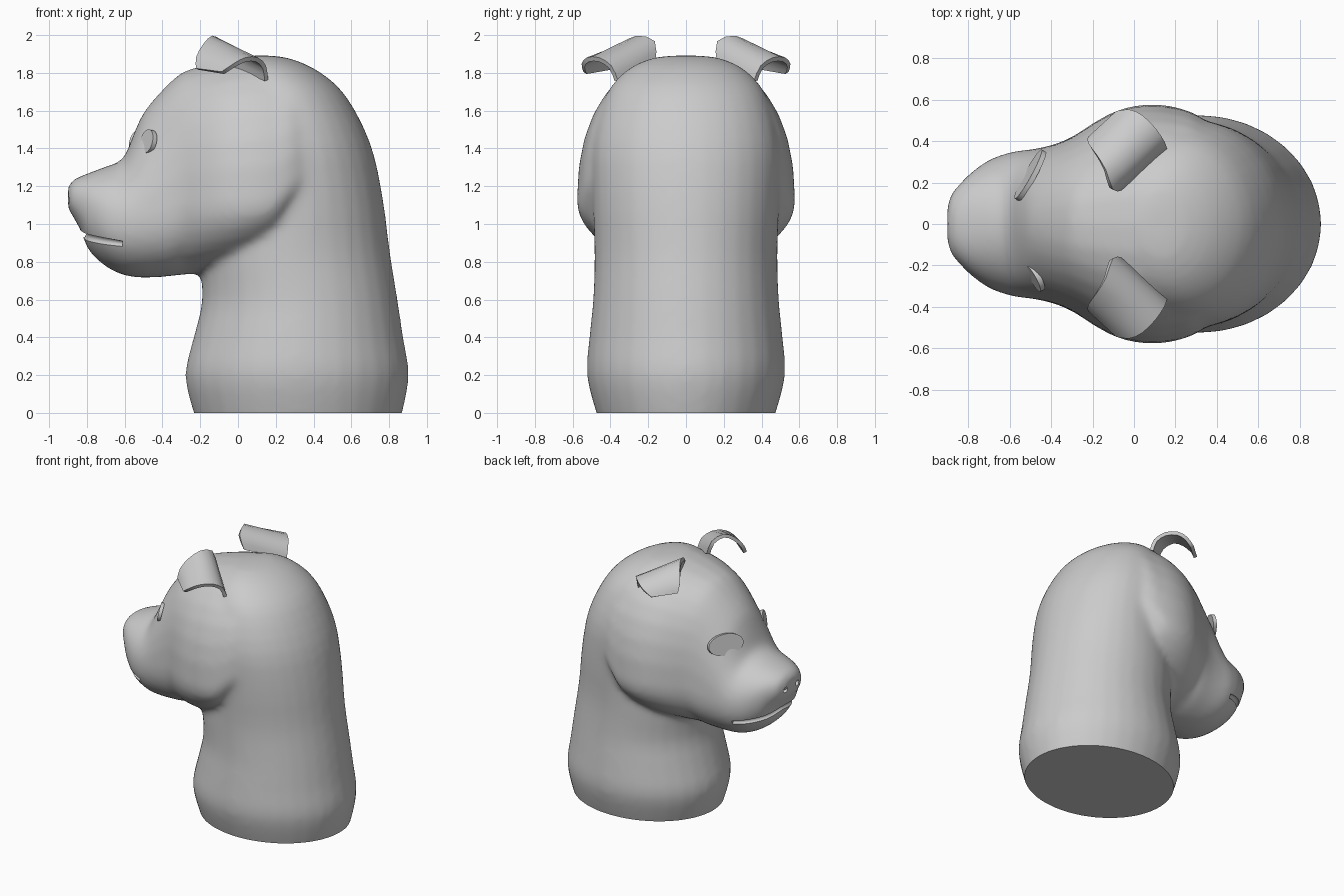
import bpy, bmesh, math
from mathutils import Vector, Matrix
from mathutils.bvhtree import BVHTree

if "Cube" in bpy.data.objects:
    bpy.data.objects.remove(bpy.data.objects["Cube"])

SIDES = 32


def sgnpow(v, e):
    return math.copysign(abs(v) ** e, v)


def refine(rows, steps=3):
    """Catmull-Rom interpolation between section rows."""
    out = []
    for i in range(len(rows) - 1):
        p0, p1, p2, p3 = (rows[min(max(i + k, 0), len(rows) - 1)] for k in (-1, 0, 1, 2))
        for s in range(steps):
            t = s / steps
            out.append([b + .5 * t * (c - a + t * (2 * a - 5 * b + 4 * c - d + t * (3 * (b - c) + d - a)))
                        for a, b, c, d in zip(p0, p1, p2, p3)])
    return out + [list(rows[-1])]


def new_object(name, bm):
    bmesh.ops.recalc_face_normals(bm, faces=bm.faces[:])
    me = bpy.data.meshes.new(name)
    bm.to_mesh(me)
    bm.free()
    ob = bpy.data.objects.new(name, me)
    bpy.context.collection.objects.link(ob)
    return ob


def loft(bm, rings):
    rows = [[bm.verts.new(p) for p in r] for r in rings]
    for a, b in zip(rows, rows[1:]):
        n = len(a)
        for i in range(n):
            j = (i + 1) % n
            bm.faces.new((a[i], a[j], b[j], b[i]))
    bm.faces.new(rows[0][::-1])
    bm.faces.new(rows[-1])


def bake(ob):
    dg = bpy.context.evaluated_depsgraph_get()
    me = bpy.data.meshes.new_from_object(ob.evaluated_get(dg))
    ob.modifiers.clear()
    ob.data = me


def smooth(ob, angle=40):
    bpy.ops.object.select_all(action='DESELECT')
    ob.select_set(True)
    bpy.context.view_layer.objects.active = ob
    bpy.ops.object.shade_smooth_by_angle(angle=math.radians(angle))


angles = [2 * math.pi * i / SIDES for i in range(SIDES)]

# Head sections along x: x, widest z, top z, bottom z, half width, upper squareness
HEAD = [(-.90, 1.13, 1.20, 1.08, .09, 2.3), (-.88, 1.13, 1.23, 1.05, .15, 2.3),
        (-.83, 1.11, 1.255, .96, .205, 2.3), (-.79, 1.08, 1.27, .86, .245, 2.3),
        (-.70, 1.03, 1.305, .775, .31, 2.1), (-.61, 1.02, 1.345, .73, .343, 2),
        (-.555, 1.02, 1.47, .72, .355, 1.85), (-.50, 1.03, 1.59, .715, .36, 1.95),
        (-.40, 1.06, 1.71, .72, .38, 2.2), (-.30, 1.10, 1.80, .73, .42, 2.3),
        (-.20, 1.10, 1.835, .74, .485, 2.3), (-.10, 1.11, 1.86, .75, .54, 2.3),
        (0, 1.11, 1.88, .77, .57, 2.3), (.10, 1.11, 1.89, .81, .578, 2.3),
        (.20, 1.13, 1.885, .87, .565, 2.3), (.30, 1.22, 1.86, 1.0, .53, 2.3),
        (.45, 1.30, 1.74, 1.15, .43, 2.2)]
# Neck sections along z: z, front x, back x, half width
NECK = [(-.12, -.19, .83, .43), (0, -.235, .87, .475), (.2, -.28, .905, .525),
        (.4, -.235, .875, .512), (.6, -.19, .845, .492), (.85, -.20, .805, .485),
        (1.15, -.15, .765, .495), (1.43, -.15, .70, .495), (1.68, -.12, .57, .425),
        (1.81, -.08, .425, .32), (1.875, 0, .28, .19), (1.892, .06, .18, .08)]

bm = bmesh.new()
rings = []
for x, zc, top, bot, hw, n in refine(HEAD):
    e = 2 / n
    f = 2 / 2.2 if x < -.3 else 1.0
    rings.append([(x, hw * sgnpow(math.cos(a), e if math.sin(a) > 0 else f),
                   zc + ((top - zc) * sgnpow(math.sin(a), e) if math.sin(a) > 0
                         else (zc - bot) * sgnpow(math.sin(a), f)))
                  for a in angles])
loft(bm, rings)
loft(bm, [[((f + b) / 2 + (b - f) / 2 * math.cos(a), hw * math.sin(a), z) for a in angles]
          for z, f, b, hw in refine(NECK)])
body = new_object("head_and_neck", bm)

# Fuse head and neck into one soft skin, then cut the flat base
m = body.modifiers.new("fuse", 'REMESH')
m.mode = 'VOXEL'
m.voxel_size = .02
m = body.modifiers.new("soften", 'SMOOTH')
m.factor = .5
m.iterations = 16
bake(body)
bm = bmesh.new()
bm.from_mesh(body.data)
cut = bmesh.ops.bisect_plane(bm, geom=bm.verts[:] + bm.edges[:] + bm.faces[:], dist=1e-5,
                             plane_co=(0, 0, 0), plane_no=(0, 0, 1), clear_inner=True)
edges = [g for g in cut['geom_cut'] if isinstance(g, bmesh.types.BMEdge)]
bmesh.ops.holes_fill(bm, edges=edges, sides=0)
tree = BVHTree.FromBMesh(bm)
bm.to_mesh(body.data)
bm.free()

# Mouth groove and nostrils, carved from the skin
bm = bmesh.new()
rings = []
for i in range(25):
    t = -1 + i / 12
    a = t * math.radians(88)
    d = Vector((-math.cos(a), math.sin(a), 0))
    z = .95 - .055 * abs(t) ** 1.2
    hit = tree.ray_cast(Vector((-.60, 0, z)) + d * 2, -d)[0]
    r = .024 * (1 - .3 * abs(t) ** 4)
    rings.append([hit + d * (r * math.cos(b)) + Vector((0, 0, r * math.sin(b)))
                  for b in [k * math.pi / 4 for k in range(8)]])
loft(bm, rings)
for s in (-1, 1):
    bmesh.ops.create_uvsphere(bm, u_segments=12, v_segments=8, radius=.025,
                              matrix=Matrix.Translation((-.885, s * .07, 1.13)))
cutter = new_object("mouth_cutter", bm)
cutter.hide_render = True
m = body.modifiers.new("carve", 'BOOLEAN')
m.operation = 'DIFFERENCE'
m.solver = 'EXACT'
m.object = cutter
bake(body)
bpy.data.objects.remove(cutter)
smooth(body, 50)

# Nose pad
bm = bmesh.new()
bmesh.ops.create_uvsphere(bm, u_segments=20, v_segments=12, radius=1,
                          matrix=Matrix.Translation((-.87, 0, 1.155)) @ Matrix.Diagonal((.03, .085, .05, 1)))
smooth(new_object("nose", bm))

# Eyes: thin oval discs set into the brow
for name, loc, w, h, s in (("eye_left", (-.50, .235, 1.435), .135, .078, 1),
                           ("eye_right", (-.475, -.26, 1.435), .07, .065, -1)):
    bm = bmesh.new()
    turn = Vector((-.86, s * .47, .22)).to_track_quat('Z', 'Y').to_matrix().to_4x4()
    bmesh.ops.create_cone(bm, cap_ends=True, segments=28, radius1=1, radius2=1, depth=1,
                          matrix=Matrix.Translation(loc) @ turn @ Matrix.Diagonal((w, h, .025, 1)))
    smooth(new_object(name, bm))

# Ears: folded sheets between a rear and a front hooked edge
REAR = [(.15, .37, 1.76), (.14, .40, 1.83), (.10, .46, 1.87), (.04, .52, 1.87),
        (-.02, .545, 1.84), (-.08, .535, 1.80)]
FRONT = [(-.07, .17, 1.86), (-.11, .17, 1.96), (-.14, .26, 1.985), (-.18, .33, 1.945),
         (-.215, .38, 1.88), (-.215, .41, 1.82)]
for name, s in (("ear_left", 1), ("ear_right", -1)):
    bm = bmesh.new()
    edge_a, edge_b = refine(REAR, 2), refine(FRONT, 2)
    rows = [[bm.verts.new(Vector(p).lerp(Vector(q), k / 4)) for p, q in zip(edge_a, edge_b)]
            for k in range(5)]
    for a, b in zip(rows, rows[1:]):
        for i in range(len(a) - 1):
            bm.faces.new((a[i], a[i + 1], b[i + 1], b[i]))
    for v in bm.verts:
        v.co.y *= s
    ear = new_object(name, bm)
    m = ear.modifiers.new("thickness", 'SOLIDIFY')
    m.thickness = .025
    m.offset = 0
    bake(ear)
    smooth(ear, 50)
